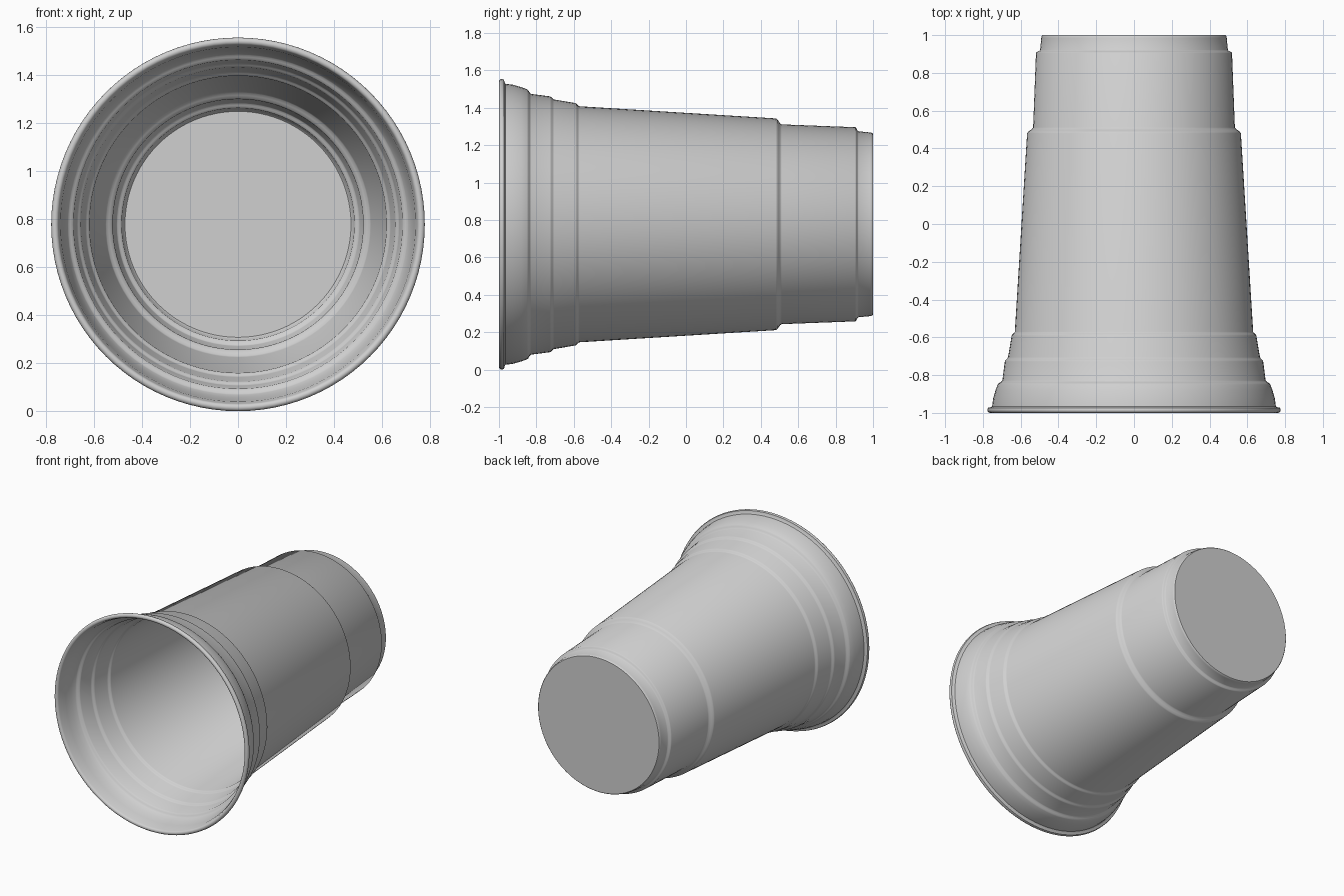
import bpy, bmesh, math
from mathutils import Vector

if "Cube" in bpy.data.objects:
    bpy.data.objects.remove(bpy.data.objects["Cube"], do_unlink=True)

RIM = 0.777        # outer radius of the lip
WALL = 0.013       # wall thickness
SEGMENTS = 96

plastic = bpy.data.materials.new("pale grey plastic")
plastic.use_nodes = True
GREY = (0.63, 0.63, 0.63, 1)
plastic.diffuse_color = GREY
plastic.node_tree.nodes["Principled BSDF"].inputs["Base Color"].default_value = GREY


def step(y0, r0, y1, r1, n=4):
    """Softly rounded shoulder from one wall section to the next."""
    pts = []
    for i in range(n + 1):
        t = i / n
        s = t * t * (3 - 2 * t)
        pts.append((y0 + (y1 - y0) * t, r0 + (r1 - r0) * s))
    return pts


# Wall profile from the mouth to the base as (y, radius)
wall = [(-0.965, 0.751), (-0.925, 0.746), (-0.88, 0.733)]
wall += step(-0.85, 0.722, -0.828, 0.697)
wall += step(-0.728, 0.684, -0.705, 0.667)
wall += step(-0.592, 0.648, -0.57, 0.631)
wall += step(0.48, 0.566, 0.512, 0.534)
wall += step(0.905, 0.519, 0.922, 0.497)
wall += [(0.985, 0.491), (0.996, 0.488)]

# Rolled lip, a rounded bead around the mouth
bead = 0.0155
lip = []
for i in range(9):
    a = math.pi * i / 8
    lip.append((-1 + bead - bead * math.sin(a),
                RIM - bead + bead * math.cos(a)))
lip = [(-0.97, 0.759), (-0.973, 0.773)] + lip

# Closed section: outer base, outer wall, lip, inner wall, inner floor
outer = [(1.0, 0.0), (1.0, 0.484)] + wall[::-1]
inner = [(y, r - WALL) for y, r in wall[:-2]]
inner += [(0.977, 0.478), (0.985, 0.47), (0.985, 0.0)]
section = outer + lip + inner

# Lathe the section around the lying axis
bm = bmesh.new()
verts = [bm.verts.new((r, y, RIM)) for y, r in section]
edges = [bm.edges.new(pair) for pair in zip(verts, verts[1:])]
bmesh.ops.spin(bm, geom=verts + edges, cent=(0, 0, RIM), axis=(0, 1, 0),
               angle=math.tau, steps=SEGMENTS, dvec=Vector((0, 0, 0)))
bmesh.ops.remove_doubles(bm, verts=bm.verts[:], dist=0.0002)
bmesh.ops.recalc_face_normals(bm, faces=bm.faces[:])
mesh = bpy.data.meshes.new("cup")
bm.to_mesh(mesh)
bm.free()

cup = bpy.data.objects.new("cup", mesh)
bpy.context.collection.objects.link(cup)
mesh.materials.append(plastic)

# Smooth walls, crisp base edge
bpy.ops.object.select_all(action='DESELECT')
cup.select_set(True)
bpy.context.view_layer.objects.active = cup
bpy.ops.object.shade_smooth_by_angle(angle=math.radians(40))
